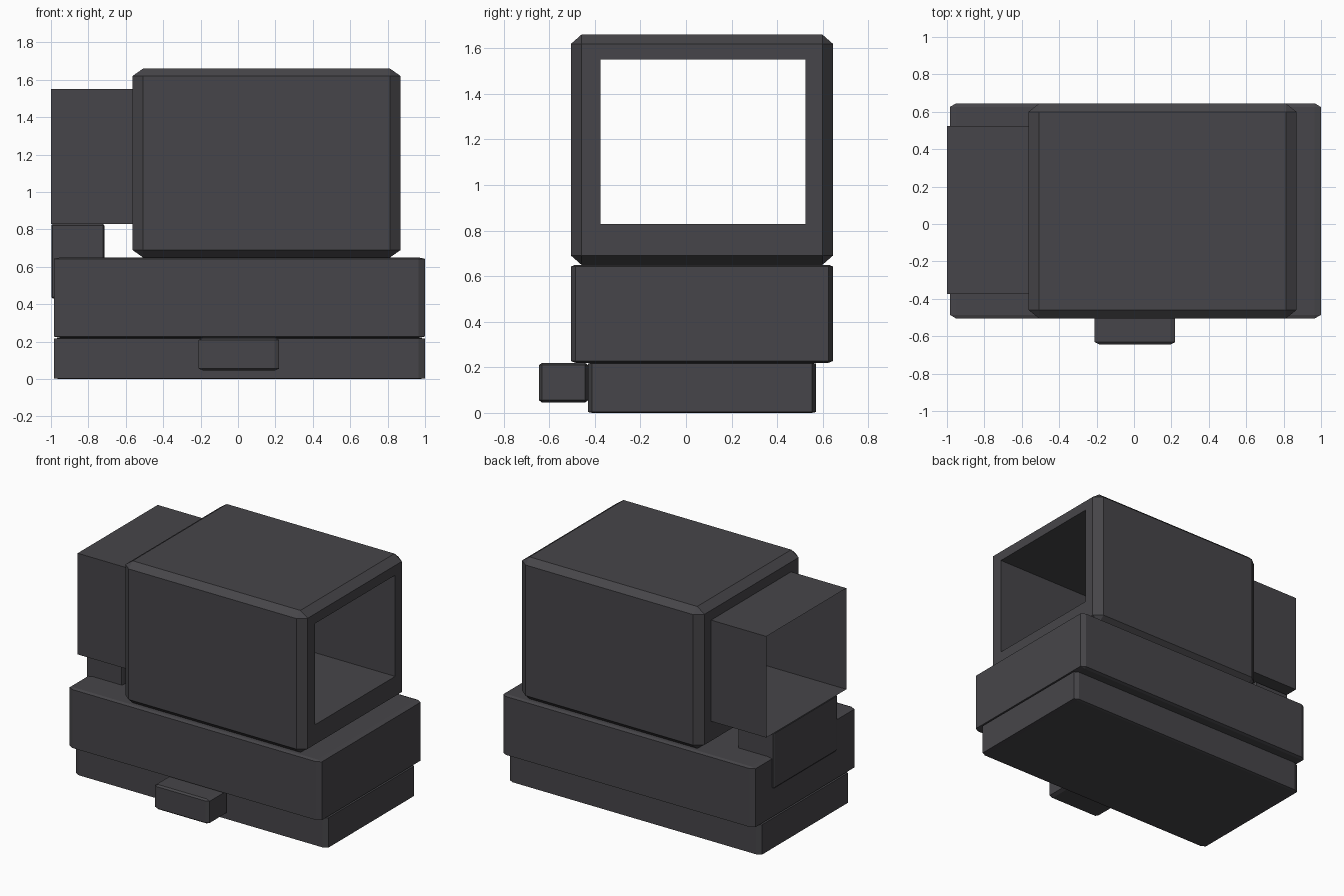
import bpy
import bmesh
from mathutils import Vector

cube = bpy.data.objects.get("Cube")
if cube:
    bpy.data.objects.remove(cube, do_unlink=True)

# One dark grey plastic for everything
grey = bpy.data.materials.new("dark grey")
grey.use_nodes = True
colour = (0.062, 0.060, 0.067, 1)
grey.diffuse_color = colour
grey.node_tree.nodes["Principled BSDF"].inputs["Base Color"].default_value = colour

# Opening shared by the housing and the sleeve: y and z limits
HOLE_Y = (-0.375, 0.525)
HOLE_Z = (0.83, 1.55)


def finish(name, bm):
    bmesh.ops.recalc_face_normals(bm, faces=bm.faces[:])
    mesh = bpy.data.meshes.new(name)
    bm.to_mesh(mesh)
    bm.free()
    mesh.materials.append(grey)
    obj = bpy.data.objects.new(name, mesh)
    bpy.context.collection.objects.link(obj)
    return obj


def chamfered_box(low, high, bevel):
    """Box between two corners; the bevel is a fraction of each side."""
    low, high = Vector(low), Vector(high)
    bm = bmesh.new()
    bmesh.ops.create_cube(bm, size=1)
    bmesh.ops.bevel(bm, geom=bm.edges[:], offset=bevel, segments=1,
                    profile=0.5, affect='EDGES')
    bmesh.ops.scale(bm, vec=high - low, verts=bm.verts[:])
    bmesh.ops.translate(bm, vec=(low + high) / 2, verts=bm.verts[:])
    return bm


# Stacked base, body, latch and bracket
boxes = {
    "base_plate": ((-0.985, -0.43, 0), (1, 0.57, 0.22), 0.017),
    "body_slab": ((-0.985, -0.505, 0.22), (1, 0.645, 0.65), 0.017),
    "front_latch": ((-0.21, -0.645, 0.045), (0.22, -0.43, 0.22), 0.06),
    "sleeve_bracket": ((-0.997, -0.28, 0.43), (-0.715, 0.44, 0.829), 0.02),
}
for name, (low, high, bevel) in boxes.items():
    finish(name, chamfered_box(low, high, bevel))

# Housing: chamfered box with a rectangular tunnel along x
bm = chamfered_box((-0.565, -0.505, 0.65), (0.87, 0.645, 1.66), 0.04)
rim_edges = []
ends = [f for f in bm.faces if abs(f.normal.x) > 0.99]
for end in ends:
    bmesh.ops.inset_individual(bm, faces=[end], thickness=0.05)
    centre = end.calc_center_median()
    for v in end.verts:
        v.co.y = HOLE_Y[v.co.y > centre.y]
        v.co.z = HOLE_Z[v.co.z > centre.z]
    rim_edges += end.edges[:]
bmesh.ops.delete(bm, geom=ends, context='FACES_ONLY')
bmesh.ops.bridge_loops(bm, edges=rim_edges)
finish("housing", bm)

# Sleeve: thin open tube leaving the housing
bm = bmesh.new()
corners = [(HOLE_Y[0], HOLE_Z[0]), (HOLE_Y[1], HOLE_Z[0]),
           (HOLE_Y[1], HOLE_Z[1]), (HOLE_Y[0], HOLE_Z[1])]
outer, inner = [[bm.verts.new((x, y, z)) for y, z in corners]
                for x in (-1, -0.565)]
for i in range(4):
    j = (i + 1) % 4
    bm.faces.new((outer[i], outer[j], inner[j], inner[i]))
finish("sleeve", bm)
